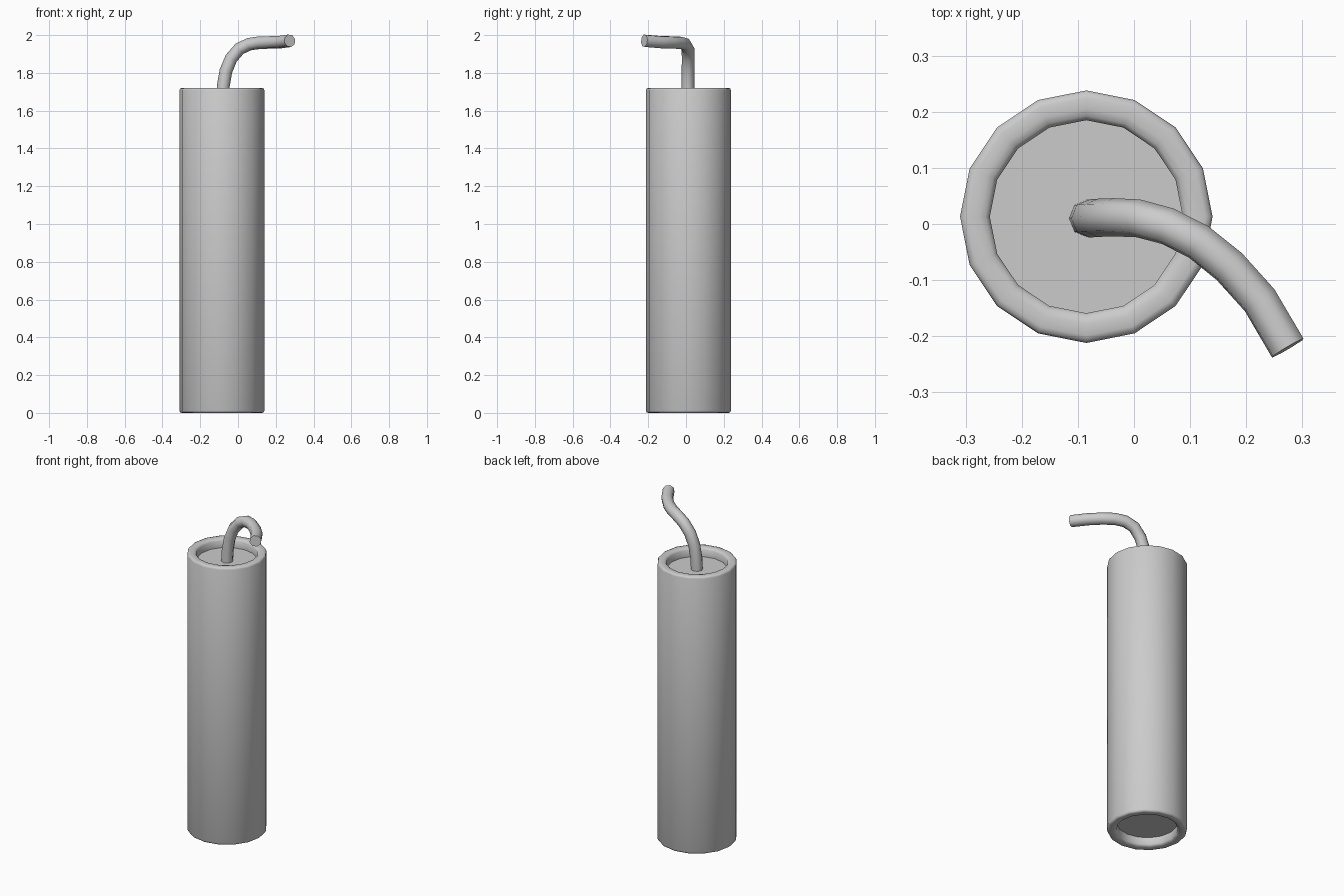
import bpy, bmesh, math

if "Cube" in bpy.data.objects:
    bpy.data.objects.remove(bpy.data.objects["Cube"])

SIDES = 16
CENTER = (-0.085, 0.013)


def smooth(obj, angle):
    bpy.ops.object.select_all(action='DESELECT')
    obj.select_set(True)
    bpy.context.view_layer.objects.active = obj
    bpy.ops.object.shade_smooth_by_angle(angle=math.radians(angle))


# Tube body: lathed profile with rounded rims and a recess at each end
half = [(0.172, 0.055), (0.172, 0.012), (0.180, 0.003), (0.192, 0.0),
        (0.212, 0.0), (0.221, 0.003), (0.225, 0.012)]
HEIGHT = 1.72
profile = half + [(r, HEIGHT - z) for r, z in reversed(half)]
bm = bmesh.new()
rings = []
for r, z in profile:
    rings.append([bm.verts.new((CENTER[0] + r * math.cos(i * math.tau / SIDES),
                                CENTER[1] + r * math.sin(i * math.tau / SIDES), z))
                  for i in range(SIDES)])
for a, b in zip(rings, rings[1:]):
    for i in range(SIDES):
        j = (i + 1) % SIDES
        bm.faces.new((a[i], a[j], b[j], b[i]))
bm.faces.new(rings[0][::-1])
bm.faces.new(rings[-1])
bmesh.ops.recalc_face_normals(bm, faces=bm.faces)
mesh = bpy.data.meshes.new("tube_body")
bm.to_mesh(mesh)
bm.free()
body = bpy.data.objects.new("tube_body", mesh)
bpy.context.collection.objects.link(body)
smooth(body, 50)

# Fuse: octagonal cord swept along a bent path
path = [(-0.082, 0.010, 1.655), (-0.078, 0.010, 1.73), (-0.064, 0.011, 1.81),
        (-0.036, 0.012, 1.877), (0.008, 0.010, 1.928), (0.060, -0.004, 1.952),
        (0.115, -0.032, 1.960), (0.170, -0.076, 1.961), (0.224, -0.136, 1.963),
        (0.274, -0.221, 1.970)]
curve = bpy.data.curves.new("fuse", 'CURVE')
curve.dimensions = '3D'
curve.bevel_depth = 0.034
curve.bevel_resolution = 2
curve.use_fill_caps = True
spline = curve.splines.new('POLY')
spline.points.add(len(path) - 1)
for point, co in zip(spline.points, path):
    point.co = (*co, 1)
fuse = bpy.data.objects.new("fuse", curve)
bpy.context.collection.objects.link(fuse)
bpy.ops.object.select_all(action='DESELECT')
fuse.select_set(True)
bpy.context.view_layer.objects.active = fuse
bpy.ops.object.convert(target='MESH')
smooth(bpy.context.view_layer.objects.active, 60)
